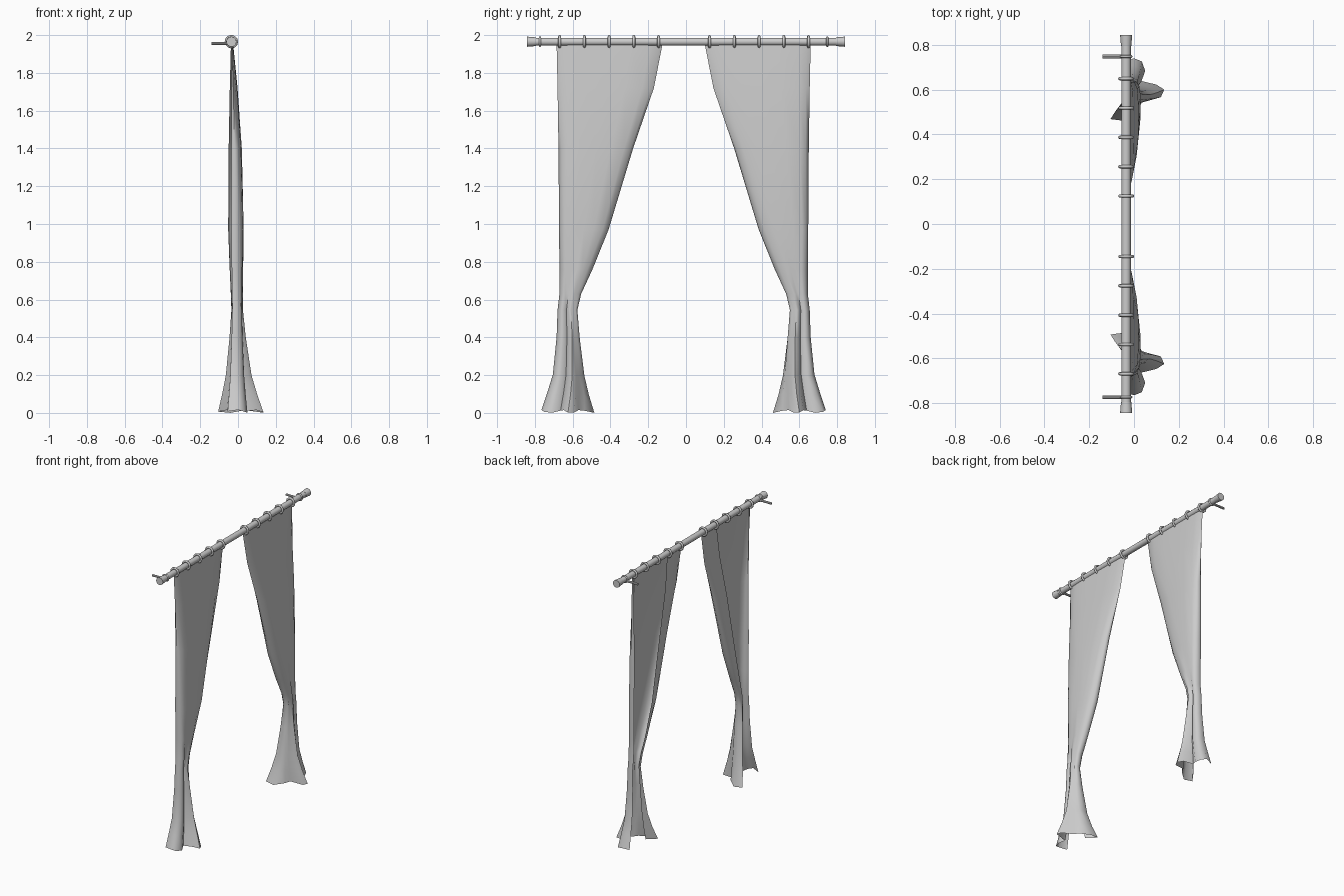
import bpy, math
from mathutils import Vector

cube = bpy.data.objects.get("Cube")
if cube:
    bpy.data.objects.remove(cube, do_unlink=True)

grey = bpy.data.materials.new("plain_grey")
grey.use_nodes = True
COLOUR = (0.6, 0.6, 0.6, 1)
grey.diffuse_color = COLOUR
grey.node_tree.nodes["Principled BSDF"].inputs["Base Color"].default_value = COLOUR

ROD_X, ROD_Z = -0.035, 1.965


def finish(obj, name, angle):
    obj.name = name
    obj.data.materials.append(grey)
    bpy.ops.object.select_all(action='DESELECT')
    obj.select_set(True)
    bpy.context.view_layer.objects.active = obj
    bpy.ops.object.shade_smooth_by_angle(angle=math.radians(angle))
    return obj


def cylinder(name, start, end, radius, end_radius=None, sides=12):
    a, b = Vector(start), Vector(end)
    bpy.ops.mesh.primitive_cone_add(vertices=sides, radius1=radius,
                                    radius2=end_radius or radius,
                                    depth=(b - a).length, location=(a + b) / 2)
    obj = bpy.context.object
    obj.rotation_euler = (b - a).to_track_quat('Z', 'Y').to_euler()
    return finish(obj, name, 40)


def ring(name, y, radius, thickness):
    bpy.ops.mesh.primitive_torus_add(location=(ROD_X, y, ROD_Z),
                                     rotation=(math.pi / 2, 0, 0),
                                     major_radius=radius, minor_radius=thickness,
                                     major_segments=12, minor_segments=8)
    return finish(bpy.context.object, name, 60)


# Cloth cross-sections: (share of width from outer to inner side, depth x)
DRAPE = [(.03, -.035), (0, -.015), (.04, .01), (.12, .024), (.3, .03), (.5, .03),
         (.7, .028), (.88, .02), (.97, 0), (1, -.02), (.96, -.04), (.85, -.05), (.7, -.052)]
TIED = [(.05, -.03), (0, -.01), (.12, .015), (.3, .02), (.45, .005), (.55, .022),
        (.68, .026), (.8, .01), (.9, .015), (1, 0), (.97, -.02), (.85, -.035), (.7, -.03)]
FLARE = [(.07, -.055), (0, 0), (.05, .035), (.2, .05), (.36, .03), (.42, .1),
         (.5, .135), (.62, .12), (.7, .035), (.82, .02), (1, -.04), (.97, -.105), (.72, -.055)]
SECTIONS = [DRAPE, TIED, FLARE]

# Rows: height, outer y, inner y, section blend, depth factor
ROWS = [(1.95, .66, .10, 0, .15), (1.72, .655, .145, 0, .5), (1.4, .65, .255, 0, .85),
        (.97, .647, .385, 0, 1), (.76, .645, .47, .4, 1), (.63, .645, .53, .8, 1),
        (.545, .655, .55, 1, 1), (.4, .66, .535, 1.14, 1), (.2, .68, .51, 1.42, 1),
        (.1, .71, .487, 1.7, 1), (.008, .74, .46, 2, 1)]


def curtain(name, side, shift):
    verts, faces = [], []
    count = len(DRAPE)
    for z, outer, inner, blend, depth in ROWS:
        low = min(int(blend), 1)
        f = blend - low
        for i, (p, q) in enumerate(zip(SECTIONS[low], SECTIONS[low + 1])):
            s = p[0] + (q[0] - p[0]) * f
            x = p[1] + (q[1] - p[1]) * f
            x = ROD_X + (x - ROD_X) * depth
            hem = .008 * math.sin(i * 1.7) * max(0, blend - 1)
            verts.append((x, side * (outer + (inner - outer) * s + shift), z + hem))
    for r in range(len(ROWS) - 1):
        for c in range(count - 1):
            a = r * count + c
            quad = (a, a + count, a + count + 1, a + 1)
            faces.append(quad if side < 0 else quad[::-1])
    mesh = bpy.data.meshes.new(name)
    mesh.from_pydata(verts, [], faces)
    obj = bpy.data.objects.new(name, mesh)
    bpy.context.collection.objects.link(obj)
    return finish(obj, name, 70)


# Rod with flared ends
cylinder("curtain_rod", (ROD_X, -.82, ROD_Z), (ROD_X, .82, ROD_Z), .021)

for label, side, shift in (("far", 1, 0), ("near", -1, .025)):
    cylinder(label + "_rod_end", (ROD_X, side * .795, ROD_Z),
             (ROD_X, side * .843, ROD_Z), .023, .027)
    # Wall bracket with its holding ring
    y = side * (.748 + shift)
    cylinder(label + "_bracket", (-.14, y, 1.955), (ROD_X, y, 1.955), .008, sides=8)
    ring(label + "_bracket_ring", y, .022, .006)
    # Hanging rings
    for n in range(5):
        ring(f"{label}_ring_{n + 1}", side * (.125 + .131 * n + shift * .8), .028, .0075)
    curtain(label + "_curtain", side, shift)
